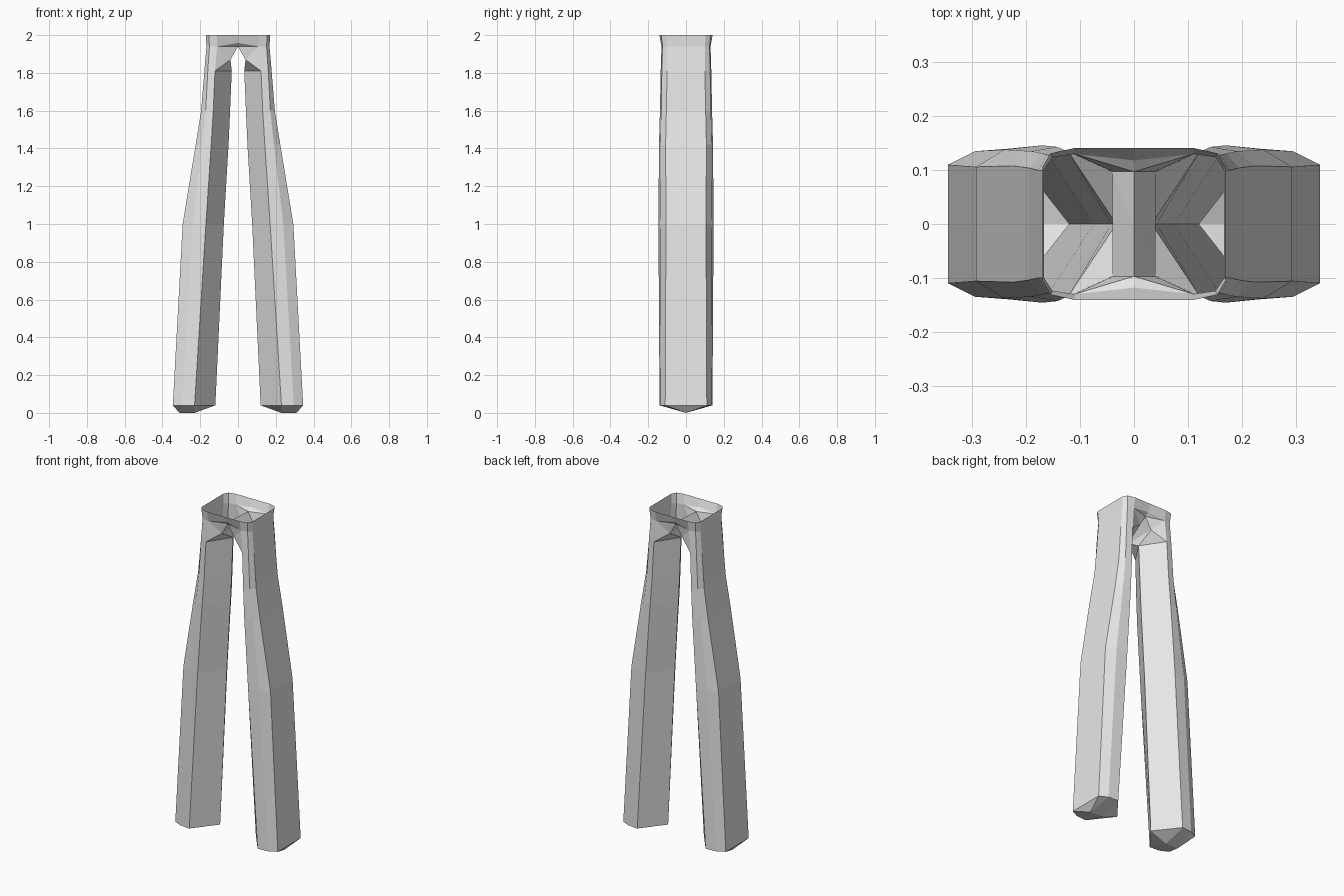
import bpy, bmesh

if "Cube" in bpy.data.objects:
    bpy.data.objects.remove(bpy.data.objects["Cube"])

# Single flat grey
grey = bpy.data.materials.new("light_grey")
grey.diffuse_color = (0.8, 0.8, 0.8, 1)
grey.use_nodes = True
grey.node_tree.nodes["Principled BSDF"].inputs["Base Color"].default_value = grey.diffuse_color

bm = bmesh.new()


def V(x, y, z):
    return bm.verts.new((x, y, z))


def F(*verts):
    bm.faces.new(verts)


# Quarter rings from hem to waist:
# z, outer x, outer y, corner x, corner y, front x, front y, inner x
rings = [
    (0.04, 0.345, 0.110, 0.295, 0.135, 0.230, 0.140, 0.120),
    (1.00, 0.293, 0.106, 0.240, 0.138, 0.170, 0.146, 0.075),
    (1.42, 0.224, 0.108, 0.190, 0.135, 0.142, 0.143, 0.050),
    (1.60, 0.195, 0.104, 0.171, 0.131, 0.131, 0.138, 0.042),
    (1.81, 0.178, 0.100, 0.160, 0.128, 0.122, 0.134, 0.033),
    (1.94, 0.167, 0.100, 0.151, 0.124, 0.110, 0.130, None),
    (2.00, 0.170, 0.105, 0.155, 0.131, 0.110, 0.141, None),
]
loops = []
for z, xo, yo, xc, yc, xf, yf, xi in rings:
    loop = [V(xo, 0, z), V(xo, -yo, z), V(xc, -yc, z), V(xf, -yf, z)]
    if xi is not None:
        loop.append(V(xi, 0, z))
    loops.append(loop)

# Leg and hip walls
for a, b in zip(loops, loops[1:]):
    for i in range(min(len(a), len(b)) - 1):
        F(a[i + 1], a[i], b[i], b[i + 1])

# Ridged closed bottom of the leg
side, outer, corner, front, inner = loops[0]
ridge_out, ridge_in = V(0.31, 0, 0), V(0.23, 0, 0)
F(side, outer, ridge_out)
F(outer, corner, ridge_out)
F(corner, front, ridge_in, ridge_out)
F(front, inner, ridge_in)

# Front panel under the waist opening
leg_front, leg_inner = loops[4][3], loops[4][4]
hip, waist = loops[5][3], loops[6][3]
waist_mid = V(0, -0.141, 2.0)
fold_mid = V(0, -0.118, 1.958)
arch_mid = V(0, -0.097, 1.94)
arch_side = V(0.04, -0.097, 1.87)
F(hip, waist, waist_mid, fold_mid)
F(hip, fold_mid, arch_mid)
F(hip, arch_mid, arch_side)
F(hip, arch_side, leg_front)

# Gusset and bridge between the legs
bridge_side, bridge_mid = V(0.04, 0, 1.87), V(0, 0, 1.945)
F(leg_front, arch_side, leg_inner)
F(leg_inner, arch_side, bridge_side)
F(arch_side, bridge_mid, bridge_side)
F(arch_side, arch_mid, bridge_mid)

# Mirror the quarter front to back and left to right
for axis in (1, 0):
    copy = bmesh.ops.duplicate(bm, geom=bm.verts[:] + bm.edges[:] + bm.faces[:])["geom"]
    new_verts = [g for g in copy if isinstance(g, bmesh.types.BMVert)]
    for v in new_verts:
        v.co[axis] *= -1
    bmesh.ops.reverse_faces(bm, faces=[g for g in copy if isinstance(g, bmesh.types.BMFace)])
    bmesh.ops.remove_doubles(bm, verts=bm.verts[:], dist=0.0005)
bmesh.ops.recalc_face_normals(bm, faces=bm.faces[:])

# Make sure the shell faces outward
bm.faces.ensure_lookup_table()
far = max(bm.faces, key=lambda f: f.calc_center_median().x)
if far.normal.x < 0:
    bmesh.ops.reverse_faces(bm, faces=bm.faces[:])

mesh = bpy.data.meshes.new("trousers")
bm.to_mesh(mesh)
bm.free()
mesh.materials.append(grey)
bpy.context.collection.objects.link(bpy.data.objects.new("trousers", mesh))
